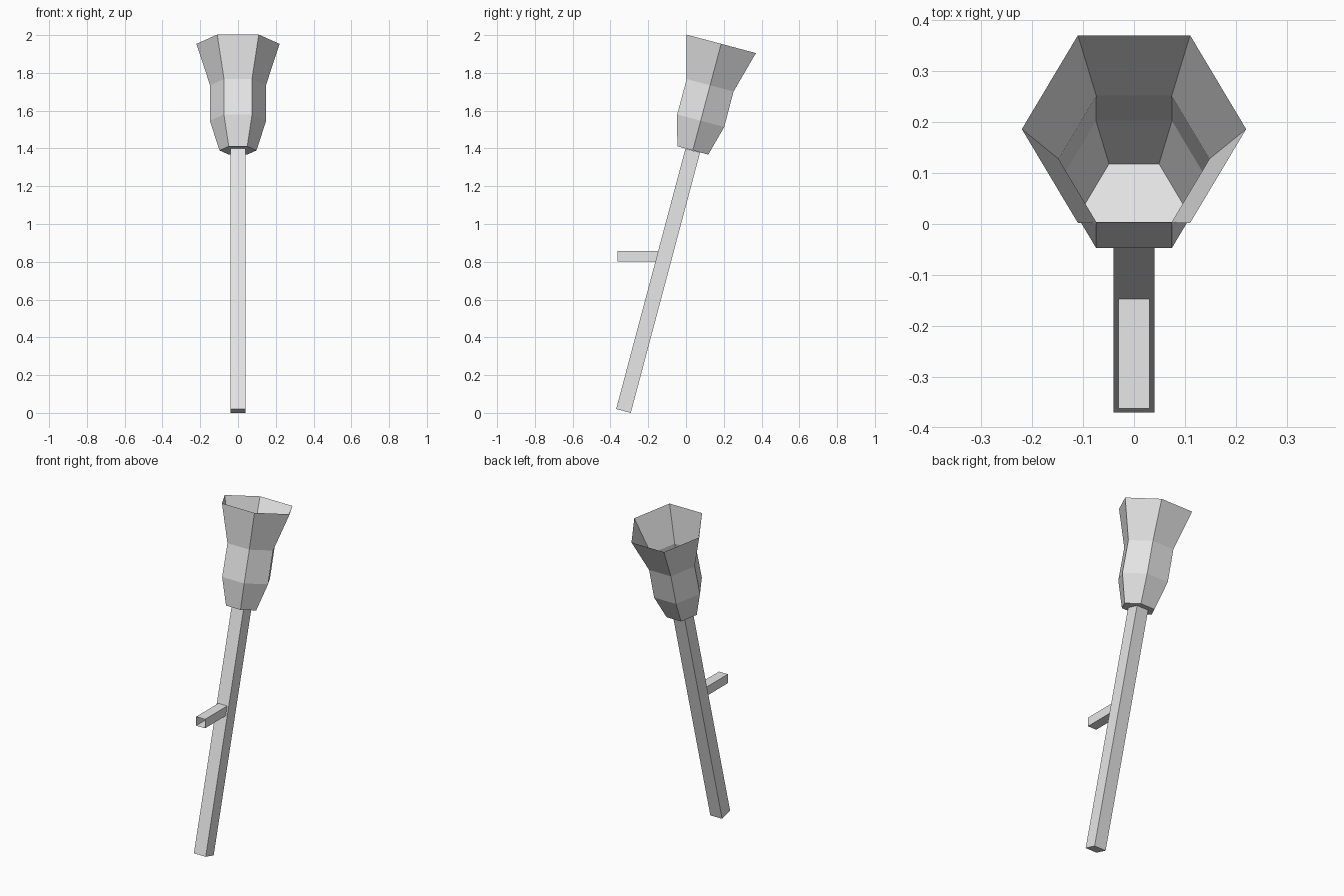
import bpy, bmesh, math
from mathutils import Matrix, Vector

cube = bpy.data.objects.get("Cube")
if cube:
    bpy.data.objects.remove(cube, do_unlink=True)

grey = bpy.data.materials.new("light_grey")
grey.use_nodes = True
grey.diffuse_color = (0.8, 0.8, 0.8, 1)
grey.node_tree.nodes["Principled BSDF"].inputs["Base Color"].default_value = (0.8, 0.8, 0.8, 1)


def loft(name, rings, sides, phase, matrix, cap=True):
    """Skin regular polygons, given as (radius, height), into an open-topped shell."""
    bm = bmesh.new()
    loops = []
    for radius, height in rings:
        angles = [phase + math.tau * i / sides for i in range(sides)]
        loops.append([bm.verts.new((radius * math.cos(a), radius * math.sin(a), height))
                      for a in angles])
    for low, high in zip(loops, loops[1:]):
        for i in range(sides):
            j = (i + 1) % sides
            bm.faces.new((low[i], low[j], high[j], high[i]))
    if cap:
        bm.faces.new(loops[0][::-1])
    mesh = bpy.data.meshes.new(name)
    bm.to_mesh(mesh)
    bm.free()
    mesh.materials.append(grey)
    obj = bpy.data.objects.new(name, mesh)
    obj.matrix_world = matrix
    bpy.context.collection.objects.link(obj)
    return obj


# Shared leaning axis of the handle and the cup
lean = Matrix.Translation((0, -0.331, 0.0104)) @ Matrix.Rotation(math.radians(-14.9), 4, 'X')
length = 1.427
half_diagonal = 0.04 * math.sqrt(2)

# Square handle, its top hidden under the cup
loft("handle", [(half_diagonal, 0), (half_diagonal, length - 0.001)], 4, math.pi / 4, lean)

# Flared six-sided cup, thin and open at the top
cup_rings = [(0.098, 0), (0.149, 0.163), (0.148, 0.357), (0.22, 0.584)]
loft("cup", [(r, length + h) for r, h in cup_rings], 6, 0, lean)

# Hollow wall bracket, open at its front end
bracket = (Matrix.Translation((0, -0.362, 0.829)) @ Matrix.Rotation(-math.pi / 2, 4, 'X')
           @ Matrix.Diagonal(Vector((0.06, 0.055, 1, 1))))
unit = math.sqrt(0.5)
loft("bracket", [(unit, 0), (unit, 0.215)], 4, math.pi / 4, bracket, cap=False)
